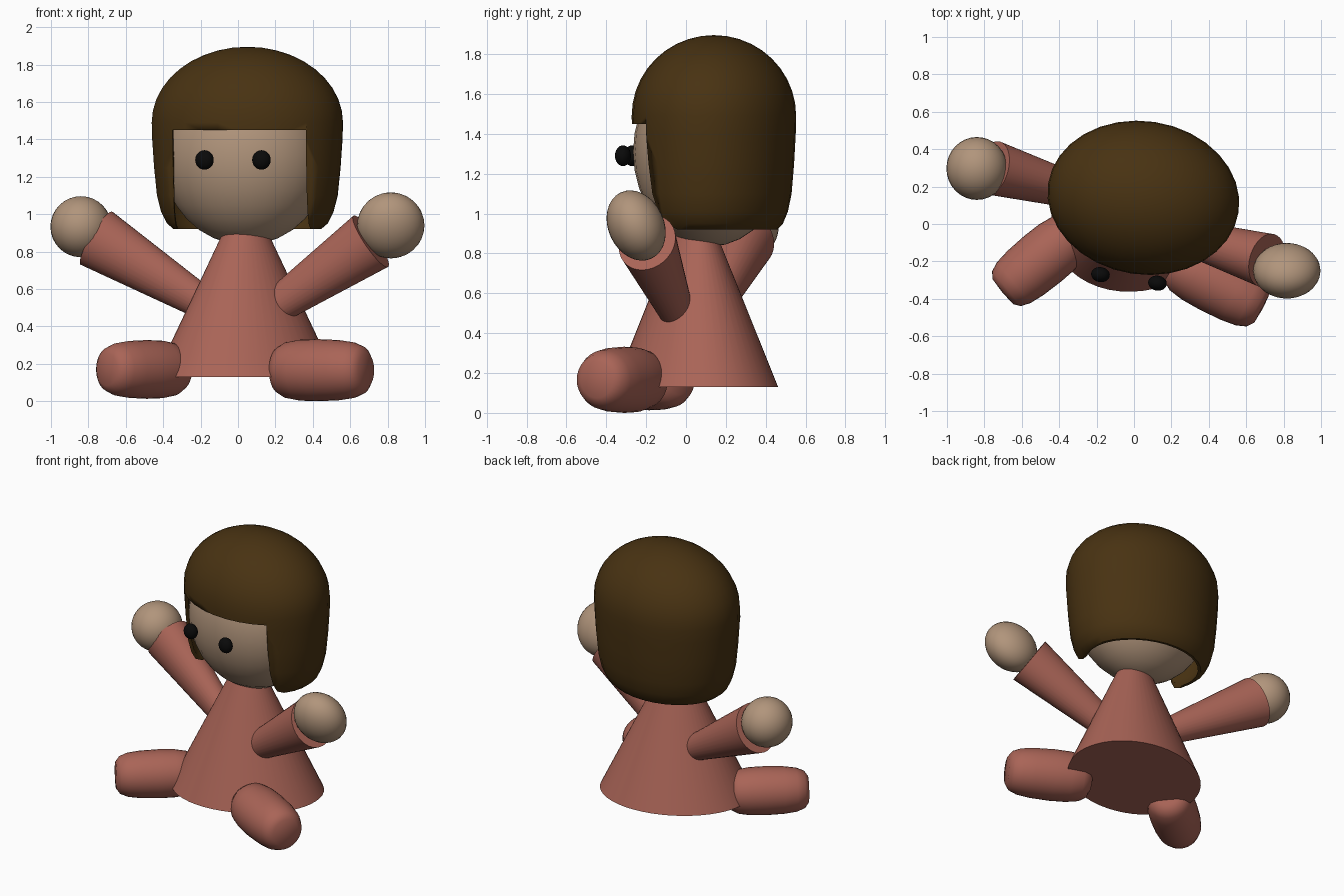
import bpy, bmesh
from math import sin, cos, pi, radians
from mathutils import Matrix, Vector

if "Cube" in bpy.data.objects:
    bpy.data.objects.remove(bpy.data.objects["Cube"])


def material(name, rgb):
    m = bpy.data.materials.new(name)
    m.diffuse_color = (*rgb, 1)
    m.use_nodes = True
    m.node_tree.nodes["Principled BSDF"].inputs["Base Color"].default_value = m.diffuse_color
    return m


CLOTH = material("cloth", (0.40, 0.128, 0.095))
SKIN = material("skin", (0.44, 0.30, 0.20))
HAIR = material("brown", (0.065, 0.032, 0.006))
BLACK = material("black", (0.003, 0.003, 0.003))


def finish(bm, name, mat, matrix, angle=35):
    bm.transform(matrix)
    bmesh.ops.recalc_face_normals(bm, faces=bm.faces)
    me = bpy.data.meshes.new(name)
    bm.to_mesh(me)
    bm.free()
    ob = bpy.data.objects.new(name, me)
    bpy.context.collection.objects.link(ob)
    me.materials.append(mat)
    bpy.ops.object.select_all(action='DESELECT')
    ob.select_set(True)
    bpy.context.view_layer.objects.active = ob
    bpy.ops.object.shade_smooth_by_angle(angle=radians(angle))
    return ob


def lathe(name, profile, mat, matrix, n=32, closed=False, angle=35):
    """Revolve (radius, height) points; ends are capped unless the profile is a closed loop."""
    bm = bmesh.new()
    rings = []
    for r, z in profile:
        if r < 1e-5:
            rings.append([bm.verts.new((0, 0, z))])
        else:
            rings.append([bm.verts.new((r * cos(2 * pi * i / n), r * sin(2 * pi * i / n), z))
                          for i in range(n)])
    pairs = list(zip(rings, rings[1:]))
    if closed:
        pairs.append((rings[-1], rings[0]))
    for a, b in pairs:
        if len(a) == 1 and len(b) == 1:
            continue
        for i in range(n):
            quad = [a[i % len(a)], a[(i + 1) % len(a)], b[(i + 1) % len(b)], b[i % len(b)]]
            bm.faces.new(list(dict.fromkeys(quad)))
    if not closed:
        for ring in (rings[0], rings[-1]):
            if len(ring) > 2:
                bm.faces.new(ring)
    return finish(bm, name, mat, matrix, angle)


def ellipsoid(name, center, radii, mat, rot=Matrix.Identity(4), frame=Matrix.Identity(4)):
    bm = bmesh.new()
    bmesh.ops.create_uvsphere(bm, u_segments=32, v_segments=16, radius=1)
    return finish(bm, name, mat,
                  frame @ Matrix.Translation(center) @ rot @ Matrix.Diagonal((*radii, 1)), 60)


def along(a, b):
    """Frame at a with its z axis pointing to b, plus the length."""
    d = Vector(b) - Vector(a)
    return Matrix.Translation(a) @ d.to_track_quat('Z', 'Y').to_matrix().to_4x4(), d.length


# Dress: oval cone running up into the head
lathe("dress", [(1, 0.13), (0.24, 0.91)], CLOTH,
      Matrix.Translation((0.04, 0.05, 0)) @ Matrix.Rotation(radians(20), 4, 'Z')
      @ Matrix.Diagonal((0.495, 0.4, 1, 1)), 48)

# Sleeves: flaring oval cones
for name, a, b in (("left_sleeve", (-0.05, 0.10, 0.44), (-0.756, 0.30, 0.871)),
                   ("right_sleeve", (0.03, 0.005, 0.386), (0.71, -0.195, 0.855))):
    m, L = along(a, b)
    lathe(name, [(0.07, 0), (0.166, L)], CLOTH, m @ Matrix.Diagonal((0.88, 1, 1, 1)))

# Hands
ellipsoid("left_hand", (-0.84, 0.297, 0.933), (0.163, 0.168, 0.163), SKIN)
ellipsoid("right_hand", (0.817, -0.25, 0.94), (0.18, 0.14, 0.183), SKIN,
          Matrix.Rotation(radians(25), 4, 'X'))

# Legs: rounded barrels lying on the ground
for name, a, b, r in (("left_leg", (-0.30, -0.03, 0.17), (-0.705, -0.365, 0.17), 0.157),
                      ("right_leg", (0.20, -0.19, 0.166), (0.69, -0.45, 0.166), 0.166)):
    m, L = along(a, b)
    prof = [(0, 0), (0.5, 0.005), (0.75, 0.025), (0.9, 0.065), (0.98, 0.14), (1, 0.24),
            (0.97, 0.36), (0.9, 0.44), (0.77, 0.49), (0.55, 0.515), (0, 0.52)]
    lathe(name, [(q * r, z / 0.52 * L) for q, z in prof], CLOTH, m, angle=60)

# Head, slightly turned
turn = Matrix.Translation((0.05, 0.14, 0)) @ Matrix.Rotation(radians(-8.5), 4, 'Z')
ellipsoid("head", (-0.005, -0.02, 1.31), (0.45, 0.385, 0.475), SKIN, frame=turn)
for side, s in (("left", -1), ("right", 1)):
    ellipsoid(side + "_eye", (s * 0.154 - 0.012, -0.44, 1.29), (0.05, 0.04, 0.052), BLACK,
              frame=turn)

# Hair: bowl-shaped shell with a face opening cut below the fringe
outer = [(0.77, 0.92), (0.84, 0.95), (0.90, 1.01), (0.945, 1.1), (0.975, 1.25), (0.995, 1.4)]
outer += [(cos(t * pi / 20), 1.49 + 0.405 * sin(t * pi / 20)) for t in range(11)]
inner = [(q * 0.95, 1.49 + (z - 1.49) * 0.94 if z > 1.49 else z) for q, z in outer]
hair = lathe("hair", outer + inner[::-1], HAIR,
             turn @ Matrix.Diagonal((0.515, 0.41, 1, 1)), 32, closed=True, angle=40)

bm = bmesh.new()
bmesh.ops.create_cube(bm, size=1)
cutter = finish(bm, "face_opening_cutter", HAIR,
                turn @ Matrix.Translation((0, -0.5, 0.95)) @ Matrix.Diagonal((0.72, 1.0, 1.0, 1)))
cutter.hide_render = True
cut = hair.modifiers.new("face_opening", 'BOOLEAN')
cut.operation = 'DIFFERENCE'
cut.solver = 'EXACT'
cut.object = cutter
bpy.context.view_layer.objects.active = hair
bpy.ops.object.modifier_apply(modifier=cut.name)
bpy.data.objects.remove(cutter)
